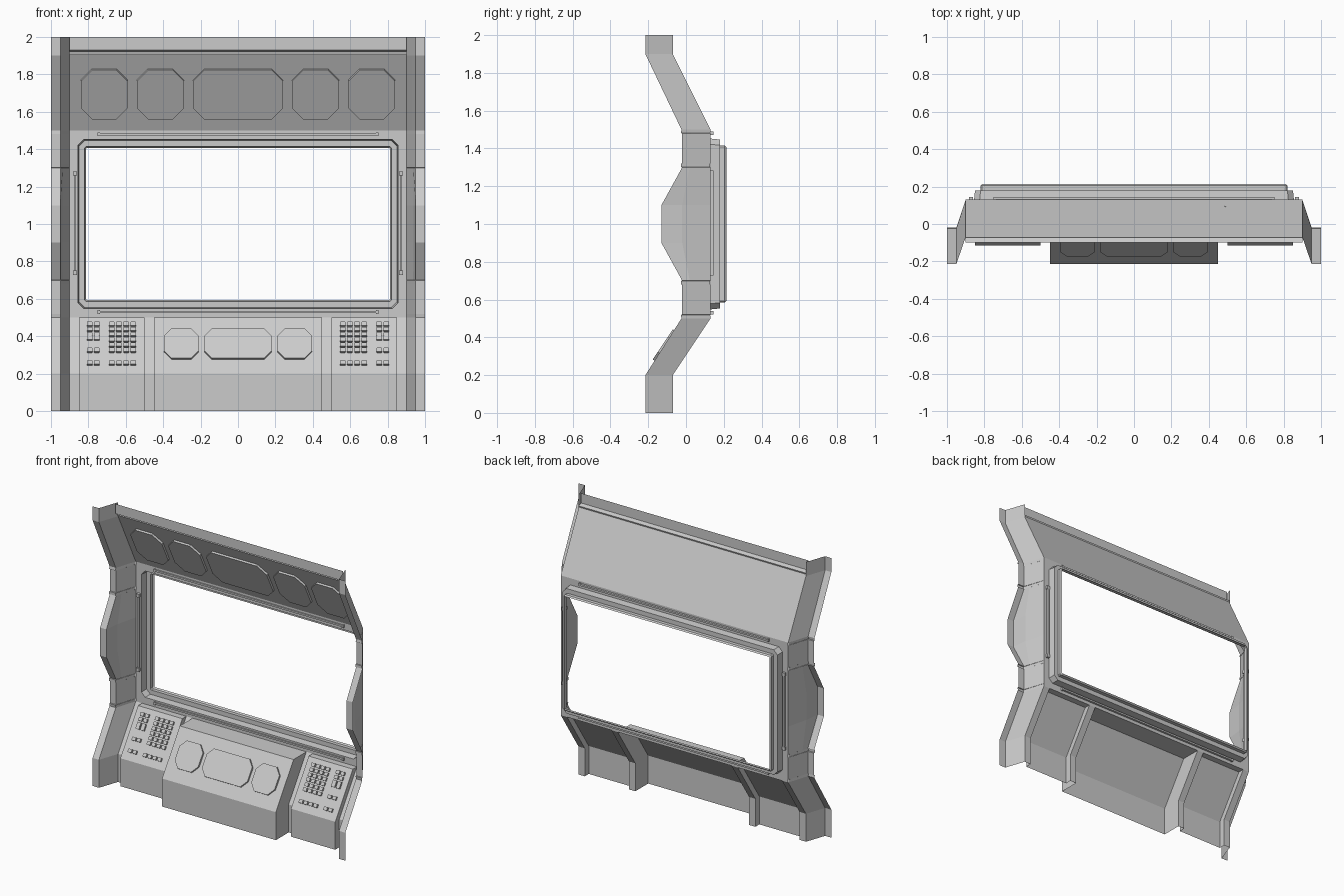
import bpy, bmesh
from mathutils import Vector

if "Cube" in bpy.data.objects:
    bpy.data.objects.remove(bpy.data.objects["Cube"])


def finish(name, bm):
    bmesh.ops.remove_doubles(bm, verts=bm.verts, dist=1e-5)
    bmesh.ops.dissolve_degenerate(bm, edges=bm.edges, dist=1e-5)
    bmesh.ops.recalc_face_normals(bm, faces=bm.faces)
    me = bpy.data.meshes.new(name)
    bm.to_mesh(me)
    bm.free()
    ob = bpy.data.objects.new(name, me)
    bpy.context.collection.objects.link(ob)
    return ob


def loft(name, rows, closed=False):
    """Skin a sheet through equally long rows of points."""
    bm = bmesh.new()
    grid = [[bm.verts.new(p) for p in r] for r in rows]
    n = len(rows[0])
    for a, b in zip(grid, grid[1:]):
        for i in range(n if closed else n - 1):
            j = (i + 1) % n
            bm.faces.new((a[i], a[j], b[j], b[i]))
    return finish(name, bm)


def mirror(ob):
    pivot = ob.modifiers.new("mirror", 'MIRROR')
    pivot.use_axis[0] = True
    return ob


def octagon(x0, x1, z0, z1, c):
    return [(x0 + c, z0), (x1 - c, z0), (x1, z0 + c), (x1, z1 - c),
            (x1 - c, z1), (x0 + c, z1), (x0, z1 - c), (x0, z0 + c)]


def raised(bm, outline, y_at, normal, h):
    """Raise an (x, z) outline off a sloping panel, without a back face."""
    base = [Vector((x, y_at(z), z)) for x, z in outline]
    lo = [bm.verts.new(p) for p in base]
    hi = [bm.verts.new(p + normal * h) for p in base]
    bm.faces.new(hi)
    for i in range(len(lo)):
        j = (i + 1) % len(lo)
        bm.faces.new((lo[i], lo[j], hi[j], hi[i]))


def box(bm, x0, x1, y0, y1, z0, z1):
    r = bmesh.ops.create_cube(bm, size=1)
    for v in r['verts']:
        v.co = ((x0 + x1) / 2 + v.co.x * (x1 - x0),
                (y0 + y1) / 2 + v.co.y * (y1 - y0),
                (z0 + z1) / 2 + v.co.z * (z1 - z0))


# Window wall: flat face, stepped recess and bevelled inner frame
rings = [(0.90, 0.50, 0, 0.13), (0.855, 0.548, 0.03, 0.13), (0.85, 0.553, 0.03, 0.18),
         (0.82, 0.585, 0.008, 0.18), (0.82, 0.585, 0.008, 0.205), (0.812, 0.594, 0.004, 0.215)]
loft("window_wall", [[(x, y, z) for x, z in octagon(-w, w, z0, 2 - z0, c)]
                     for w, z0, c, y in rings], closed=True)

# Overhead panel with a stepped top strip
loft("overhead_panel", [[(s * 0.9, y, z) for s in (-1, 1)] for y, z in
     [(0.13, 1.5), (-0.075, 1.91), (-0.072, 1.92), (-0.10, 1.93), (-0.10, 2.0)]])

# Console: one sheet swept across x, stepping forward at each panel
half = [(0.9, 0), (0.85, 0), (0.85, 0.045), (0.5, 0.045), (0.5, 0), (0.45, 0), (0.45, 0.145)]
stations = [(-x, d) for x, d in half] + half[::-1]
loft("console", [[(x, 0.13, 0.5), (x, 0.13 - d, 0.5), (x, -0.07 - d, 0.2), (x, -0.07 - d, 0)]
                 for x, d in stations])

# Side pillars: (z, front y, back y), upper half reflected about the window centre
upper = [(1.0, -0.13, 0.13), (1.1, -0.13, 0.13), (1.3, -0.02, 0.13),
         (1.301, -0.027, 0.128), (1.32, -0.027, 0.128), (1.321, -0.02, 0.13),
         (1.48, -0.02, 0.13), (1.481, -0.027, 0.128), (1.5, -0.024, 0.13)]
lower = [(2 - z, f, b) for z, f, b in upper[:0:-1]]
path = [(0, -0.215, -0.07), (0.2, -0.215, -0.07)] + lower + upper[1:] + \
       [(1.9, -0.215, -0.07), (2.0, -0.215, -0.07)]
rows = []
for z, f, b in path:
    m = max(f + 0.04, -0.02) if 0.69 < z < 1.31 else f + 0.05
    t = 0.05 * (m - f) / (b - f)
    if 0.85 < z < 1.15:
        t = 0.012
    rows.append([(1, f, z), (0.95, f, z), (0.95 - t, m, z), (0.9, b, z)])
mirror(loft("side_pillars", rows))

# Overhead display plates
bm = bmesh.new()
n_up = Vector((0, -0.4, -0.2)).normalized()
for x0, x1 in [(-0.84, -0.59), (-0.54, -0.29), (-0.24, 0.24), (0.29, 0.54), (0.59, 0.84)]:
    raised(bm, octagon(x0, x1, 1.565, 1.83, 0.06), lambda z: 0.13 - (z - 1.5) * 0.5, n_up, 0.014)
finish("overhead_displays", bm)

# Console display plates
bm = bmesh.new()
n_low = Vector((0, -0.3, 0.195)).normalized()
for x0, x1 in [(-0.395, -0.21), (-0.18, 0.18), (0.21, 0.395)]:
    raised(bm, octagon(x0, x1, 0.275, 0.435, 0.04),
           lambda z: -0.015 - (0.5 - z) * 2 / 3, n_low, 0.014)
finish("console_displays", bm)

# Keypad buttons
bm = bmesh.new()
wide = (0.56, 0.598, 0.637, 0.675)
narrow = (0.755, 0.793)
blocks = [(wide, (0.46, 0.432, 0.404, 0.376, 0.348, 0.32, 0.252)),
          (narrow, (0.46, 0.432, 0.404, 0.385, 0.32, 0.252))]
for cols, zs in blocks:
    for x in cols:
        for z in zs:
            raised(bm, octagon(x - 0.014, x + 0.014, z - 0.009, z + 0.011, 0.002),
                   lambda z: 0.085 - (0.5 - z) * 2 / 3, n_low, 0.014)
mirror(finish("keypad_buttons", bm))

# Thin rails around the window, with end stops
bm = bmesh.new()
for z in (0.53, 1.48):
    box(bm, -0.75, 0.75, 0.12, 0.145, z - 0.006, z + 0.006)
    for s in (-0.745, 0.745):
        box(bm, s - 0.006, s + 0.006, 0.115, 0.145, z - 0.01, z + 0.01)
for x in (-0.872, 0.872):
    box(bm, x - 0.006, x + 0.006, 0.12, 0.145, 0.73, 1.27)
    for z in (0.74, 1.27):
        box(bm, x - 0.011, x + 0.011, 0.11, 0.145, z - 0.012, z + 0.012)
finish("window_rails", bm)
